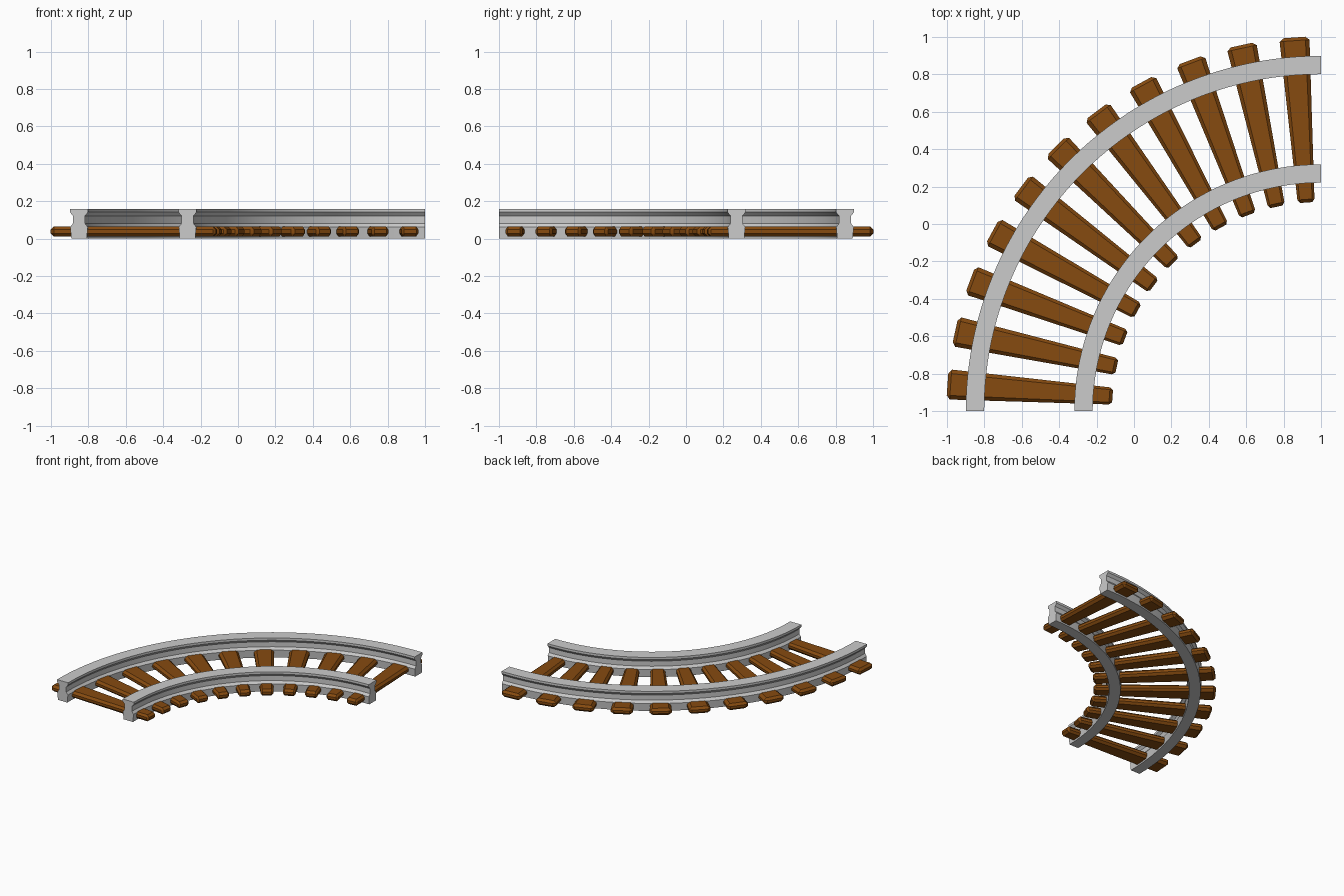
import bpy, bmesh, math

if "Cube" in bpy.data.objects:
    bpy.data.objects.remove(bpy.data.objects["Cube"])

CX, CY = 1.0, -1.0          # centre of the curve
TIES = 11
STEP = math.pi / 2 / TIES


def polar(r, a, z):
    return (CX - r * math.cos(a), CY + r * math.sin(a), z)


def finish(name, bm, mat=None):
    bmesh.ops.recalc_face_normals(bm, faces=bm.faces[:])
    me = bpy.data.meshes.new(name)
    bm.to_mesh(me)
    bm.free()
    ob = bpy.data.objects.new(name, me)
    bpy.context.collection.objects.link(ob)
    if mat:
        me.materials.append(mat)
    return ob


# Rail: half profile (offset, height) mirrored, then swept through 90 degrees
HALF = [(0.041, 0.0), (0.047, 0.062), (0.032, 0.082), (0.032, 0.122),
        (0.049, 0.142), (0.049, 0.16)]
PROFILE = HALF + [(-x, z) for x, z in reversed(HALF)]


def rail(name, radius, segs=44):
    bm = bmesh.new()
    rings = [[bm.verts.new(polar(radius + x, math.pi / 2 * i / segs, z))
              for x, z in PROFILE] for i in range(segs + 1)]
    n = len(PROFILE)
    for a, b in zip(rings, rings[1:]):
        for j in range(n):
            k = (j + 1) % n
            bm.faces.new((a[j], a[k], b[k], b[j]))
    bm.faces.new(rings[0])
    bm.faces.new(rings[-1])
    ob = finish(name, bm)
    bpy.ops.object.select_all(action='DESELECT')
    ob.select_set(True)
    bpy.context.view_layer.objects.active = ob
    bpy.ops.object.shade_smooth_by_angle(angle=math.radians(20))


# Tie: chamfered box bent into the curve, so it is wider at the outer end
def tie(name, angle, mat):
    r0, r1, z0, z1, width = 1.118, 2.003, 0.012, 0.065, 0.126
    mid = (r0 + r1) / 2
    bm = bmesh.new()
    bmesh.ops.create_cube(bm, size=1)
    for v in bm.verts:
        v.co = (v.co.x * (r1 - r0), v.co.y * width, v.co.z * (z1 - z0))
    bmesh.ops.bevel(bm, geom=bm.edges[:], offset=0.017, segments=1,
                    affect='EDGES', profile=0.5)
    for v in bm.verts:
        v.co = polar(mid + v.co.x, angle + v.co.y / mid,
                     (z0 + z1) / 2 + v.co.z)
    finish(name, bm, mat)


wood = bpy.data.materials.new("wood")
wood.diffuse_color = (0.24, 0.07, 0.005, 1)
wood.use_nodes = True
wood.node_tree.nodes["Principled BSDF"].inputs["Base Color"].default_value = wood.diffuse_color

rail("outer_rail", 1.85)
rail("inner_rail", 1.27)
for i in range(TIES):
    tie(f"tie_{i + 1}", STEP * (i + 0.5), wood)
